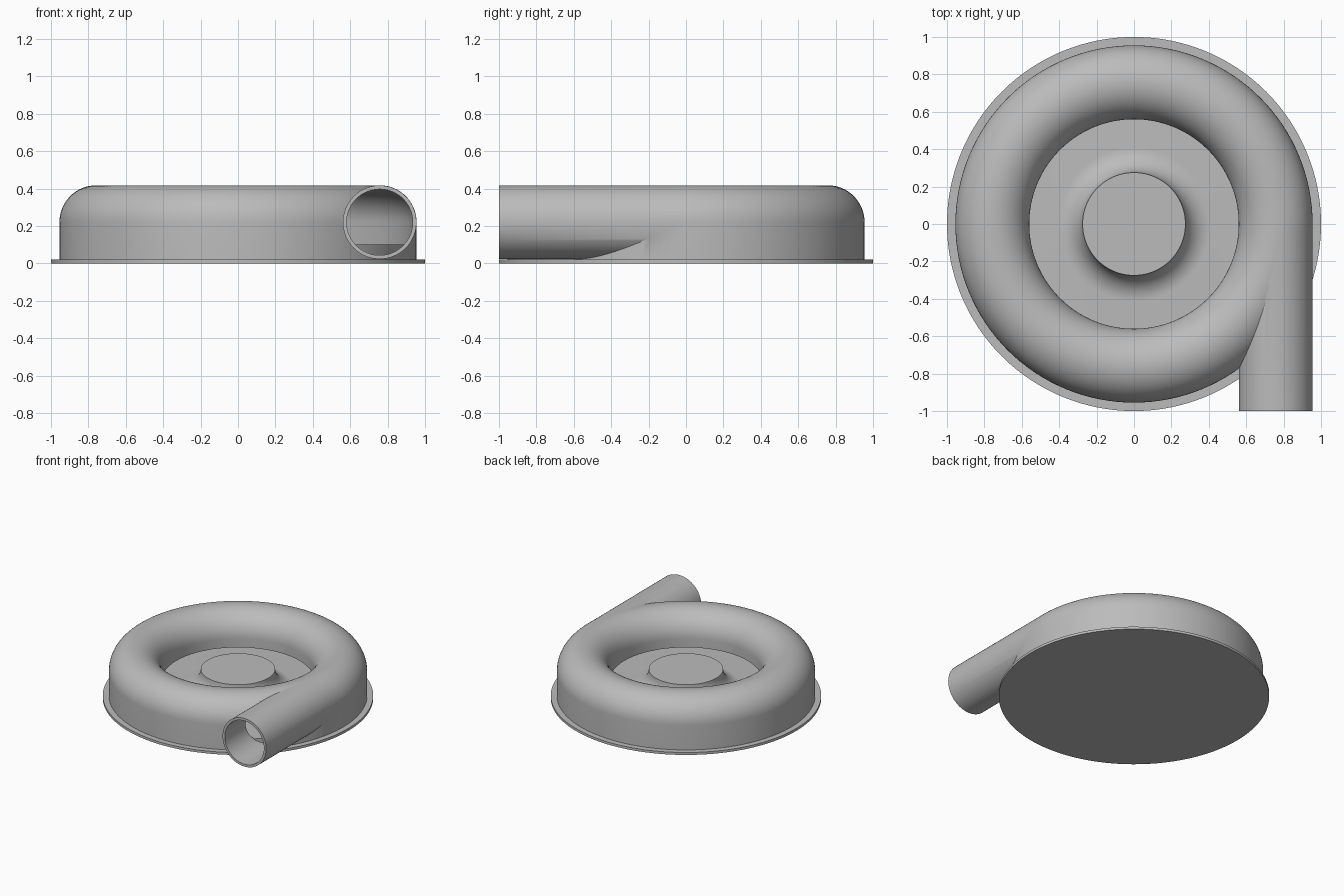
import bpy, bmesh, math
from mathutils import Matrix

cube = bpy.data.objects.get("Cube")
if cube:
    bpy.data.objects.remove(cube, do_unlink=True)

grey = bpy.data.materials.new("plain grey")
grey.use_nodes = True
colour = (0.5, 0.5, 0.5, 1)
grey.diffuse_color = colour
grey.node_tree.nodes["Principled BSDF"].inputs["Base Color"].default_value = colour

TUBE_R, TUBE_Z = 0.7575, 0.22   # centre of the scroll's round section
SIDES = 128


def add_object(name, bm):
    bmesh.ops.recalc_face_normals(bm, faces=bm.faces)
    mesh = bpy.data.meshes.new(name)
    bm.to_mesh(mesh)
    bm.free()
    obj = bpy.data.objects.new(name, mesh)
    bpy.context.collection.objects.link(obj)
    mesh.materials.append(grey)
    return obj


def lathe(name, profile, closed):
    """Turn an (r, z) profile about the z axis."""
    bm = bmesh.new()
    verts = [bm.verts.new((r, 0, z)) for r, z in profile]
    edges = [bm.edges.new(pair) for pair in zip(verts, verts[1:])]
    if closed:
        edges.append(bm.edges.new((verts[-1], verts[0])))
    bmesh.ops.spin(bm, geom=verts + edges, cent=(0, 0, 0), axis=(0, 0, 1),
                   angle=math.tau, steps=SIDES, use_merge=True)
    bmesh.ops.remove_doubles(bm, verts=bm.verts, dist=1e-5)
    return add_object(name, bm)


def pipe(name, radius, front, back):
    """Solid cylinder along y, in line with the scroll."""
    bm = bmesh.new()
    place = (Matrix.Translation((TUBE_R, (front + back) / 2, TUBE_Z))
             @ Matrix.Rotation(math.pi / 2, 4, 'X'))
    bmesh.ops.create_cone(bm, cap_ends=True, segments=96, radius1=radius,
                          radius2=radius, depth=back - front, matrix=place)
    return add_object(name, bm)


def arc(cr, cz, radius, start, end, steps):
    angles = [math.radians(start + (end - start) * i / steps) for i in range(steps + 1)]
    return [(cr + radius * math.cos(a), cz + radius * math.sin(a)) for a in angles]


def combine(target, other, operation):
    mod = target.modifiers.new(operation, 'BOOLEAN')
    mod.operation, mod.object, mod.solver = operation, other, 'EXACT'
    bpy.context.view_layer.objects.active = target
    bpy.ops.object.modifier_apply(modifier=mod.name)
    bpy.data.objects.remove(other, do_unlink=True)


# Base: flange, raised floor and flared hub
fillet = arc(0.41, 0.235, 0.135, 270, 180, 14)
base = lathe("base_and_hub",
             [(0, 0), (1, 0), (1, 0.02), (0.94, 0.02), (0.94, 0.1)]
             + fillet + [(0, 0.235)], closed=False)

# Casing: round-topped scroll joined to a straight outlet, then hollowed
casing = lathe("scroll_casing",
               [(0.56, 0.15)] + arc(TUBE_R, TUBE_Z, 0.1975, 180, 0, 32)
               + [(0.955, 0.015), (0.9, 0.015), (0.57, 0.15)], closed=True)
combine(casing, pipe("outlet", 0.1965, -1, 0), 'UNION')
hollow = lathe("hollow", [(0.58, -0.05)] + arc(TUBE_R, TUBE_Z, 0.1775, 180, 0, 32)
               + [(0.935, -0.05)], closed=True)
combine(casing, hollow, 'DIFFERENCE')
combine(casing, pipe("bore", 0.1765, -1.1, 0), 'DIFFERENCE')

# Smooth shading with sharp rims
for obj in (base, casing):
    bpy.ops.object.select_all(action='DESELECT')
    obj.select_set(True)
    bpy.context.view_layer.objects.active = obj
    bpy.ops.object.shade_smooth_by_angle(angle=math.radians(30))
